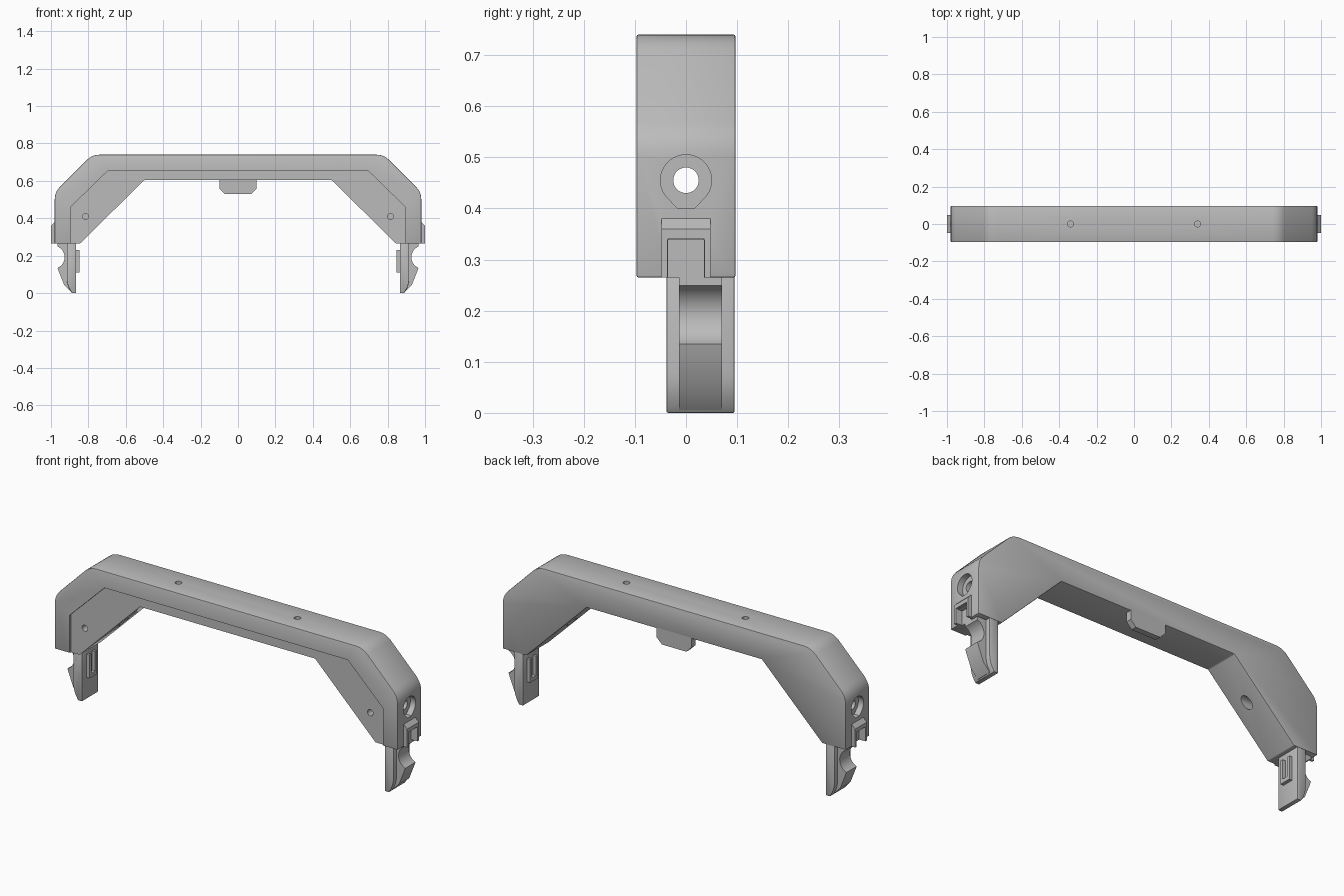
import bpy, bmesh, math
from mathutils import Vector

old = bpy.data.objects.get("Cube")
if old:
    bpy.data.objects.remove(old, do_unlink=True)

grey = bpy.data.materials.new("satin_grey")
grey.use_nodes = True
grey.diffuse_color = (0.5, 0.5, 0.5, 1)
grey.node_tree.nodes["Principled BSDF"].inputs["Base Color"].default_value = (0.5, 0.5, 0.5, 1)


def prism(name, pts, axis, lo, hi, mirror=False, bevel=0):
    """Extrude a 2D outline along an axis; outlines are xz, yz or xy."""
    place = {"x": lambda p, d: (d, p[0], p[1]),
             "y": lambda p, d: (p[0], d, p[1]),
             "z": lambda p, d: (p[0], p[1], d)}[axis]
    bm = bmesh.new()
    a = [bm.verts.new(place(p, lo)) for p in pts]
    b = [bm.verts.new(place(p, hi)) for p in pts]
    bm.faces.new(a)
    bm.faces.new(b)
    for i in range(len(pts)):
        j = (i + 1) % len(pts)
        bm.faces.new((a[i], a[j], b[j], b[i]))
    bmesh.ops.recalc_face_normals(bm, faces=bm.faces)
    mesh = bpy.data.meshes.new(name)
    bm.to_mesh(mesh)
    bm.free()
    mesh.materials.append(grey)
    ob = bpy.data.objects.new(name, mesh)
    bpy.context.collection.objects.link(ob)
    if bevel:
        m = ob.modifiers.new("soft_edges", "BEVEL")
        m.width, m.segments, m.limit_method = bevel, 2, "ANGLE"
    if mirror:
        m = ob.modifiers.new("other_side", "MIRROR")
        m.use_mirror_merge = False
    return ob


def arc(cx, cy, r, start, end, n):
    angles = [math.radians(start + (end - start) * i / n) for i in range(n + 1)]
    return [(cx + r * math.cos(t), cy + r * math.sin(t)) for t in angles]


def circle(cx, cy, r, n=32):
    return arc(cx, cy, r, 0, 360, n)[:-1]


def rounded(prev, corner, nxt, size, n=5):
    """Smooth curve that replaces one corner of an outline."""
    c = Vector(corner)
    p = c + (Vector(prev) - c).normalized() * size
    q = c + (Vector(nxt) - c).normalized() * size
    return [tuple(p * (1 - t) ** 2 + c * 2 * t * (1 - t) + q * t * t)
            for t in [i / n for i in range(n + 1)]]


def both_sides(half):
    return half + [(-x, z) for x, z in reversed(half)]


def rect(a0, a1, b0, b1):
    return [(a0, b0), (a1, b0), (a1, b1), (a0, b1)]


def cut(ob, cutters):
    for c in cutters:
        c.hide_render = True
        m = ob.modifiers.new("cut", "BOOLEAN")
        m.operation, m.object, m.solver = "DIFFERENCE", c, "EXACT"


# Arched body
foot, shoulder, crown = (0.98, 0.265), (0.98, 0.54), (0.78, 0.74)
half = [(0.5, 0.605), (0.845, 0.265), foot]
half += rounded(foot, shoulder, crown, 0.04)
half += rounded(shoulder, crown, (0, 0.74), 0.04)
body = prism("arched_body", both_sides(half), "y", -0.097, 0.097, bevel=0.004)

# Shallow front recess inside the outer rim
recess = prism("recess_cutter",
               both_sides([(0.895, 0.2), (0.895, 0.46), (0.695, 0.655)]),
               "y", -0.2, -0.085)

# Side bores, flat-bottomed seats, latch pockets and small screw holes
bore = prism("bore_cutter", circle(0, 0.455, 0.025), "x", -1.1, 1.1)
seat_outline = arc(0, 0.455, 0.05, -45, 225, 28) + [(-0.016, 0.4), (0.016, 0.4)]
seat = prism("bore_seat_cutter", seat_outline, "x", 0.95, 1.1, mirror=True)
pocket = prism("latch_pocket_cutter", rect(-0.035, 0.035, 0.2, 0.34),
               "x", 0.965, 1.1, mirror=True)
top_holes = prism("top_hole_cutter", circle(0.34, 0, 0.016, 20),
                  "z", 0.66, 0.8, mirror=True)
front_holes = prism("front_hole_cutter", circle(0.815, 0.41, 0.016, 20),
                    "y", -0.2, -0.03, mirror=True)
cutters = [recess, bore, seat, pocket, top_holes, front_holes]
cut(body, cutters)

# Tab hanging from the middle of the back wall
tab = prism("centre_tab", both_sides([(0.1, 0.61), (0.1, 0.56), (0.07, 0.53)]),
            "y", 0.067, 0.097)

# Hooded latch frame on each end
hood = prism("latch_hood", [(0.97, 0.34), (1.0, 0.34), (1.0, 0.36), (0.98, 0.38), (0.97, 0.38)],
             "y", -0.048, 0.048, mirror=True)
lip = prism("latch_lip", rect(0.96, 0.99, 0.338, 0.355), "y", -0.035, 0.035, mirror=True)
for tag, y0 in (("front", -0.048), ("back", 0.036)):
    prism("latch_cheek_" + tag, rect(0.97, 1.0, 0.265, 0.345), "y", y0, y0 + 0.012, mirror=True)

# Legs: flat plate with a curved toe
leg = prism("leg_plate", [(0.865, 0), (0.888, 0)]
            + rounded((0.888, 0), (0.915, 0.045), (0.915, 0.28), 0.035)
            + [(0.915, 0.28), (0.865, 0.28)],
            "y", -0.038, 0.095, mirror=True, bevel=0.003)

# Hook with a concave throat on the outside of each leg
throat = arc(0.989, 0.192, 0.062, 113, 247, 14)
hook = prism("leg_hook", [(0.89, 0.27), (0.965, 0.27)] + throat
             + [(0.958, 0.115), (0.93, 0.045), (0.893, 0.006), (0.88, 0.006)],
             "y", -0.014, 0.07, mirror=True)

# Raised clip on the inside of each leg, open at the top
for part, y0, y1, z0, z1 in (("front", 0, 0.014, 0.11, 0.23),
                             ("back", 0.046, 0.06, 0.11, 0.23),
                             ("base", 0, 0.06, 0.11, 0.13)):
    prism("clip_rail_" + part, rect(y0, y1, z0, z1), "x", 0.848, 0.87, mirror=True)

# Bake modifiers, drop the cutters, smooth the curved faces
def bake(ob):
    bpy.ops.object.select_all(action="DESELECT")
    ob.select_set(True)
    bpy.context.view_layer.objects.active = ob
    for m in list(ob.modifiers):
        bpy.ops.object.modifier_apply(modifier=m.name)
    bpy.ops.object.shade_smooth_by_angle(angle=math.radians(30))


bake(body)
for c in cutters:
    bpy.data.objects.remove(c, do_unlink=True)
for ob in list(bpy.context.collection.objects):
    if ob.type == "MESH" and ob is not body and ob.data.materials.get("satin_grey"):
        bake(ob)
